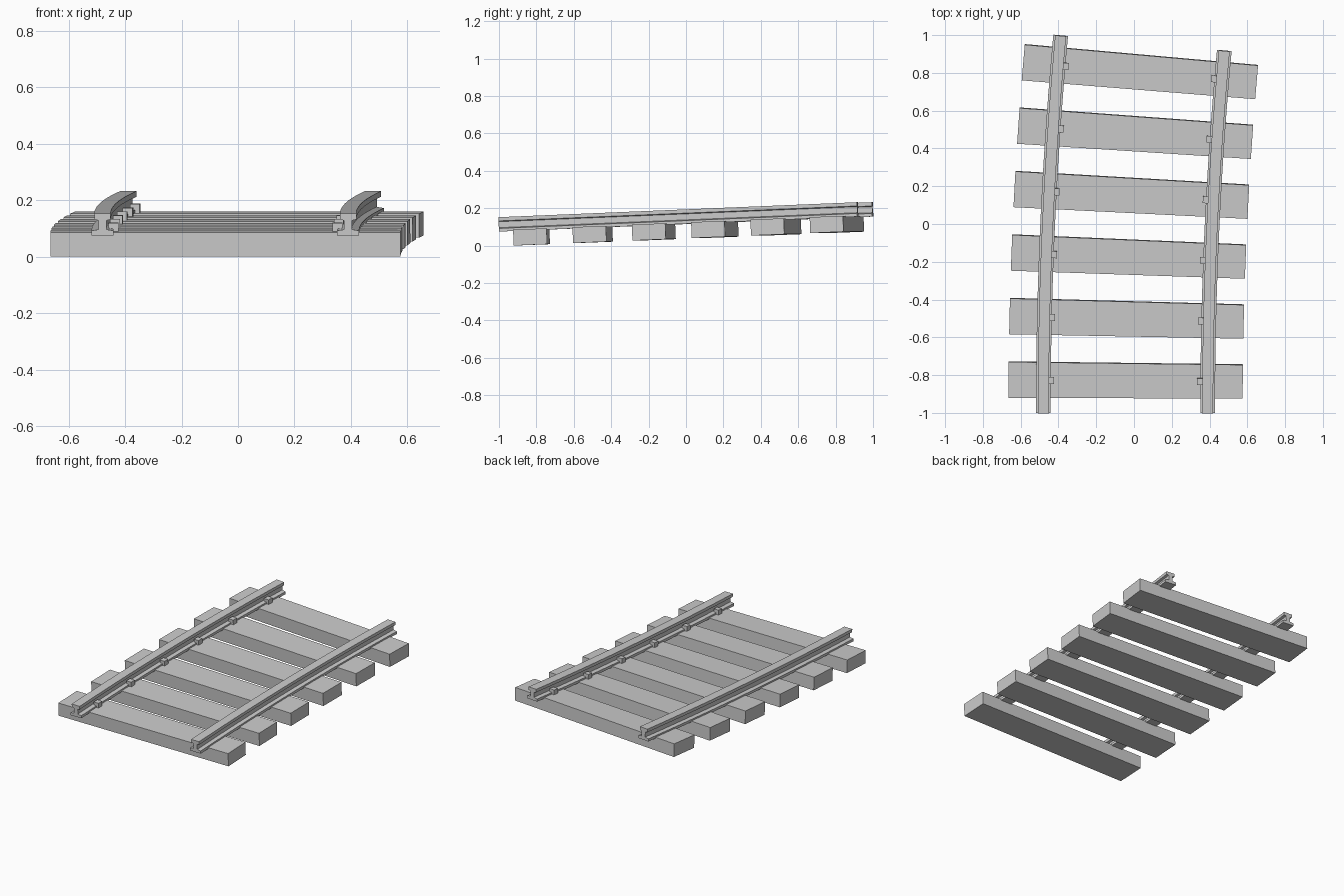
import bpy, bmesh
from math import sin, cos, atan
from mathutils import Vector

if "Cube" in bpy.data.objects:
    bpy.data.objects.remove(bpy.data.objects["Cube"])

R = 21.3               # plan radius of the curve
LENGTH = 0.0921 * R    # track length along the centre line
SLOPE = 0.0408         # steady climb
PITCH = LENGTH / 6     # tie spacing
TILT = atan(SLOPE)


def on_track(u, s, w):
    """Bend straight track space (across, along, up) onto the climbing curve."""
    a = s / R
    run = w * sin(TILT)  # height is measured square to the slope
    return Vector((-0.045 + R * (1 - cos(a)) + u * cos(a) - run * sin(a),
                   -0.997 + (R - u) * sin(a) - run * cos(a),
                   s * SLOPE + w * cos(TILT)))


def sweep(name, profile, s0, s1, steps):
    """Extrude an (across, up) profile along the track."""
    bm = bmesh.new()
    rings = []
    for i in range(steps + 1):
        s = s0 + (s1 - s0) * i / steps
        rings.append([bm.verts.new(on_track(u, s, w)) for u, w in profile])
    n = len(profile)
    for a, b in zip(rings, rings[1:]):
        for i in range(n):
            j = (i + 1) % n
            bm.faces.new((a[i], a[j], b[j], b[i]))
    bm.faces.new(rings[0])
    bm.faces.new(rings[-1])
    bmesh.ops.recalc_face_normals(bm, faces=bm.faces)
    mesh = bpy.data.meshes.new(name)
    bm.to_mesh(mesh)
    bm.free()
    obj = bpy.data.objects.new(name, mesh)
    bpy.context.collection.objects.link(obj)
    return obj


def box(u0, u1, w0, w1):
    return [(u0, w0), (u1, w0), (u1, w1), (u0, w1)]


# Rail I-section: foot, web and head
half = [(0.039, 0.075), (0.039, 0.092), (0.014, 0.096),
        (0.014, 0.128), (0.029, 0.132), (0.029, 0.152)]
section = half + [(-u, w) for u, w in reversed(half)]

for side, label in ((-1, "left"), (1, "right")):
    # Rails
    sweep(f"{label}_rail", [(u + side * 0.435, w) for u, w in section], 0, LENGTH, 24)
    # Clips on the inner foot of each rail
    for i in range(6):
        s = 0.17 + i * PITCH
        u0, u1 = sorted((side * 0.379, side * 0.414))
        sweep(f"{label}_clip_{i + 1}", box(u0, u1, 0.078, 0.113), s - 0.018, s + 0.018, 1)

# Ties
for i in range(6):
    s = 0.17 + i * PITCH
    sweep(f"tie_{i + 1}", box(-0.62, 0.62, -0.003, 0.082), s - 0.092, s + 0.092, 1)
